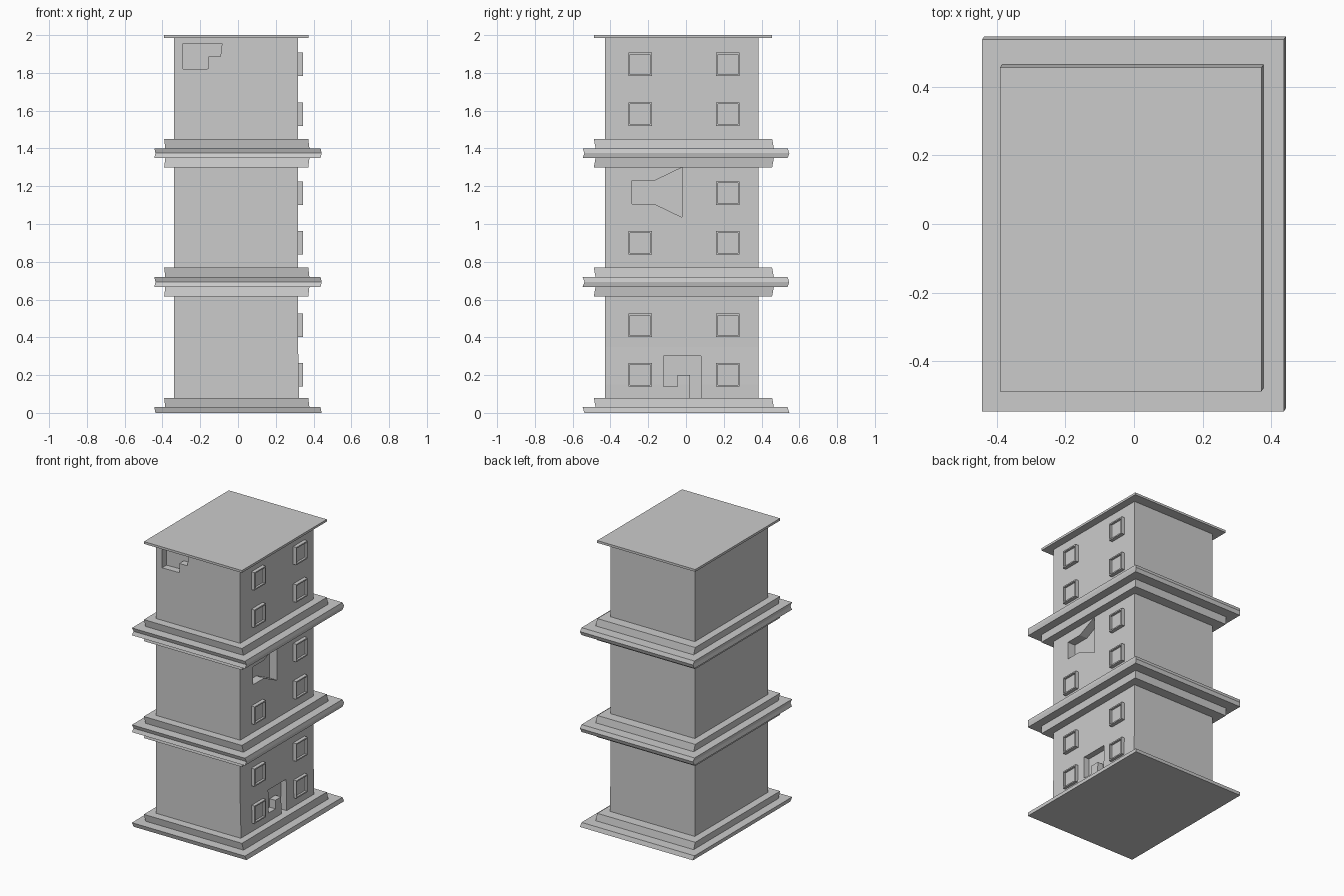
import bpy
from mathutils import Vector

cube = bpy.data.objects.get("Cube")
if cube:
    bpy.data.objects.remove(cube, do_unlink=True)

stone = bpy.data.materials.new("grey stone")
stone.use_nodes = True
GREY = (0.6, 0.6, 0.6, 1)
stone.diffuse_color = GREY
stone.node_tree.nodes["Principled BSDF"].inputs["Base Color"].default_value = GREY


def make(name, verts, faces):
    mesh = bpy.data.meshes.new(name)
    mesh.from_pydata(verts, [], faces)
    mesh.materials.append(stone)
    obj = bpy.data.objects.new(name, mesh)
    bpy.context.collection.objects.link(obj)
    import_normals(mesh)
    return obj


def import_normals(mesh):
    import bmesh
    bm = bmesh.new()
    bm.from_mesh(mesh)
    bmesh.ops.recalc_face_normals(bm, faces=bm.faces)
    bm.to_mesh(mesh)
    bm.free()


def loft(name, lower, upper):
    """Solid between two matching loops of points."""
    n = len(lower)
    sides = [(i, (i + 1) % n, (i + 1) % n + n, i + n) for i in range(n)]
    caps = [tuple(range(n)), tuple(range(n, 2 * n))]
    return make(name, list(lower) + list(upper), sides + caps)


def prism(name, outline, axis, start, end):
    """Extrude an outline of (horizontal, height) along x or y."""
    def place(d):
        return [(d, h, z) if axis == "x" else (h, d, z) for h, z in outline]
    return loft(name, place(start), place(end))


def slab(name, x0, x1, y0, y1, z_in, z_out, shift=(0.006, 0.009)):
    """Slab whose z_in end is nudged towards +x and +y."""
    def ring(z, dx, dy):
        return [(x0 + dx, y0 + dy, z), (x1 + dx, y0 + dy, z),
                (x1 + dx, y1 + dy, z), (x0 + dx, y1 + dy, z)]
    return loft(name, ring(z_in, *shift), ring(z_out, 0, 0))


# Tower body, leaning out slightly at the ground floor on the window side
FACE = 0.318
FRONT = -0.43
body = prism("tower_body",
             [(-0.338, 0.04), (0.323, 0.04), (0.323, 0.15), (FACE, 0.35),
              (FACE, 1.99), (-0.338, 1.99)], "y", FRONT, 0.385)

# Recesses cut into the walls
door = [(-0.12, 0.14), (-0.12, 0.30), (0.08, 0.30), (0.08, 0.07),
        (0.02, 0.07), (0.02, 0.20), (-0.045, 0.20), (-0.045, 0.14)]
bell = [(-0.285, 1.105), (-0.285, 1.23), (-0.165, 1.23),
        (-0.02, 1.30), (-0.02, 1.035), (-0.165, 1.105)]
notch = [(-0.29, 1.82), (-0.29, 1.955), (-0.085, 1.955),
         (-0.093, 1.887), (-0.155, 1.887), (-0.155, 1.822)]
cutters = [prism("door_cutter", door, "x", FACE - 0.04, 0.4),
           prism("bell_cutter", bell, "x", FACE - 0.06, 0.4),
           prism("notch_cutter", notch, "y", FRONT + 0.05, FRONT - 0.1)]
bpy.context.view_layer.objects.active = body
for cutter in cutters:
    cutter.hide_render = True
    mod = body.modifiers.new("cut", "BOOLEAN")
    mod.operation = "DIFFERENCE"
    mod.solver = "EXACT"
    mod.object = cutter
    bpy.ops.object.modifier_apply(modifier=mod.name)
    bpy.data.objects.remove(cutter, do_unlink=True)

# Stepped base, cornices and roof
WIDE = (-0.443, 0.437, -0.547, 0.538)
NARROW = (-0.391, 0.372, -0.488, 0.456)
slab("base_plinth", *WIDE, 0, 0.03)
slab("base_step", *NARROW, 0.03, 0.08)
for label, mid in (("lower", 0.693), ("upper", 1.375)):
    for side, s in (("top", 1), ("bottom", -1)):
        slab(f"{label}_cornice_{side}", *WIDE, mid, mid + s * 0.026)
        slab(f"{label}_cornice_{side}_step", *NARROW,
             mid + s * 0.026, mid + s * 0.076)
slab("roof_plate", *NARROW, 1.984, 2.0, (0, 0))


# Windows: raised boxes with a recessed pane
def window(name, y, z, half=0.0625, rim=0.009):
    def square(x, r):
        return [(x, y + a * r, z + b * r)
                for a, b in ((-1, -1), (1, -1), (1, 1), (-1, 1))]
    inner = half - rim
    loops = [square(FACE - 0.01, half), square(FACE + 0.025, half),
             square(FACE + 0.025, inner), square(FACE + 0.01, inner)]
    verts = [v for loop in loops for v in loop]
    faces = [(k * 4 + i, k * 4 + (i + 1) % 4,
              k * 4 + 4 + (i + 1) % 4, k * 4 + 4 + i)
             for k in range(3) for i in range(4)]
    faces += [(0, 1, 2, 3), (12, 13, 14, 15)]
    make(name, verts, faces)


for row, height in enumerate((0.202, 0.463, 0.9, 1.163, 1.582, 1.845)):
    if row != 3:
        window(f"front_window_{row + 1}", -0.243, height)
    window(f"back_window_{row + 1}", 0.222, height)
